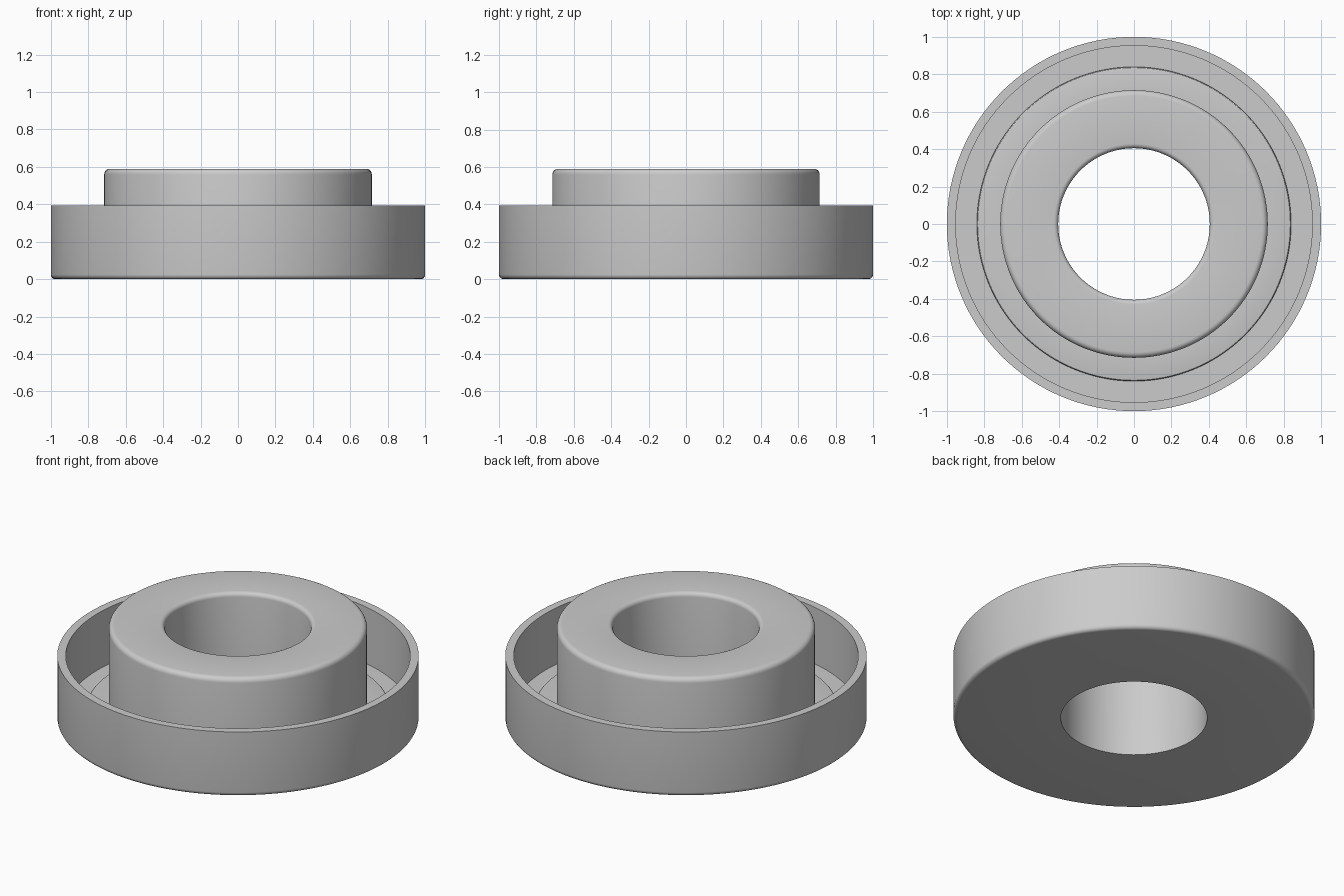
import bpy, bmesh
from math import sin, cos, pi, radians

cube = bpy.data.objects.get("Cube")
if cube:
    bpy.data.objects.remove(cube, do_unlink=True)

SEGMENTS = 128

grey = bpy.data.materials.new("plain_grey")
grey.use_nodes = True
color = (0.6, 0.6, 0.6, 1)
grey.diffuse_color = color
grey.node_tree.nodes["Principled BSDF"].inputs["Base Color"].default_value = color


def rounded(r, z, size, side, up, steps=5):
    """Quarter-round corner at (r, z), counter-clockwise in the profile.
    side is +1 for an outer edge, -1 for a bore; up is +1 for a top edge."""
    cr, cz = r - side * size, z - up * size
    arc = [(cr + side * size * cos(a), cz + up * size * sin(a))
           for a in (pi / 2 * i / steps for i in range(steps + 1))]
    return arc if side * up > 0 else arc[::-1]


def lathe(name, profile):
    """Revolve a closed profile of (radius, height) points around z."""
    bm = bmesh.new()
    rings = [[bm.verts.new((r * cos(2 * pi * i / SEGMENTS), r * sin(2 * pi * i / SEGMENTS), z))
              for i in range(SEGMENTS)] for r, z in profile]
    for k, ring in enumerate(rings):
        nxt = rings[(k + 1) % len(rings)]
        for i in range(SEGMENTS):
            j = (i + 1) % SEGMENTS
            bm.faces.new((ring[i], ring[j], nxt[j], nxt[i]))
    bmesh.ops.recalc_face_normals(bm, faces=bm.faces)
    mesh = bpy.data.meshes.new(name)
    bm.to_mesh(mesh)
    bm.free()
    mesh.materials.append(grey)
    obj = bpy.data.objects.new(name, mesh)
    bpy.context.collection.objects.link(obj)
    bpy.ops.object.select_all(action='DESELECT')
    obj.select_set(True)
    bpy.context.view_layer.objects.active = obj
    bpy.ops.object.shade_smooth_by_angle(angle=radians(30))
    return obj


profile = [(0.405, 0)]                                # bottom of the bore
profile += rounded(1.0, 0, 0.025, 1, -1)              # rounded base edge
profile += [(1.0, 0.395), (0.953, 0.395)]             # thin outer rim
profile += [(0.953, 0.05), (0.84, 0.05)]              # channel floor
profile += rounded(0.84, 0.08, 0.01, 1, 1, 3)         # low step round the hub
profile += [(0.715, 0.08)]
profile += rounded(0.715, 0.59, 0.03, 1, 1)           # hub outer edge
profile += rounded(0.405, 0.59, 0.025, -1, 1)         # hub bore edge
lathe("flanged_hub", profile)
